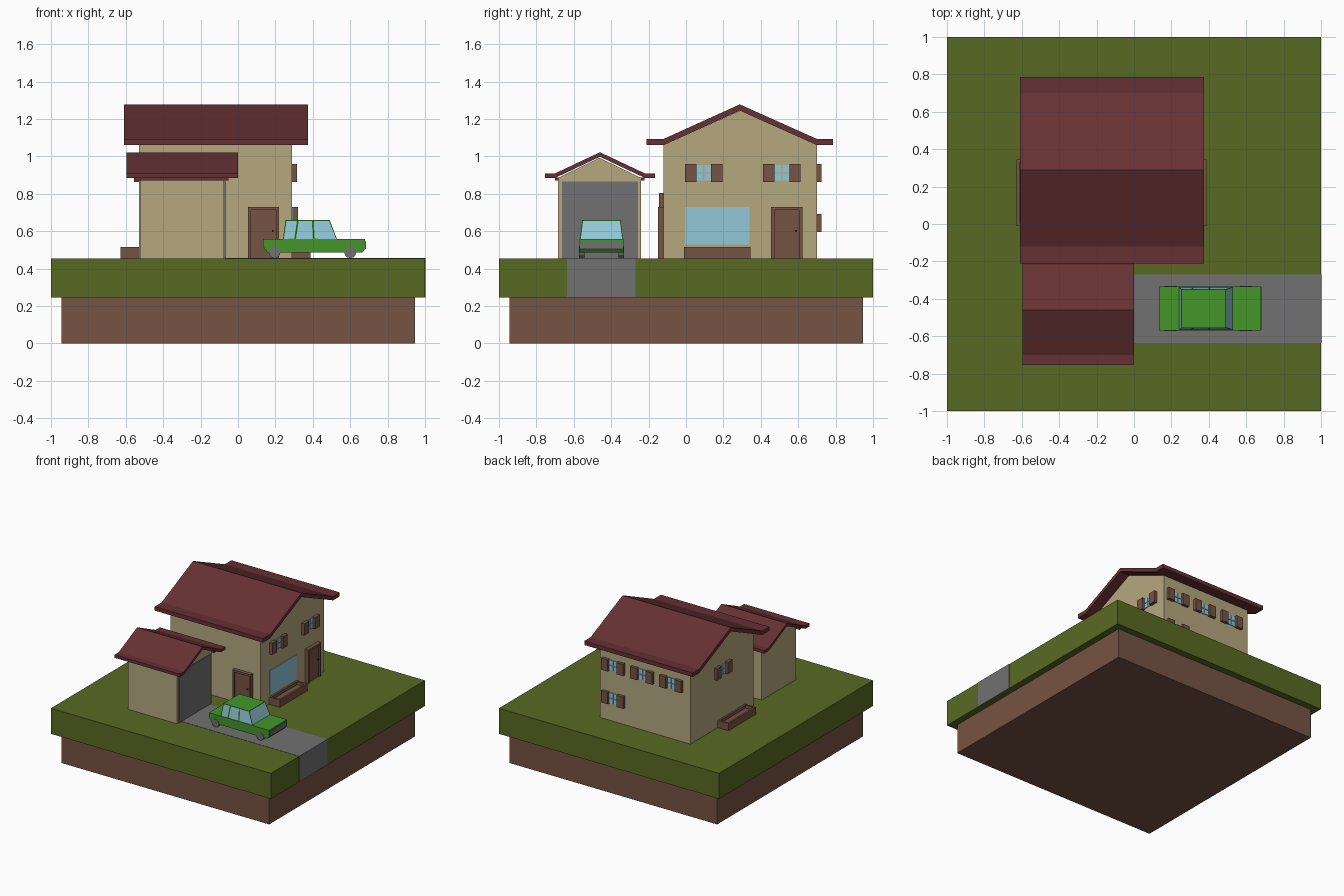
import bpy, bmesh, math
from mathutils import Matrix

if "Cube" in bpy.data.objects:
    bpy.data.objects.remove(bpy.data.objects["Cube"])


def material(name, r, g, b):
    def lin(c):
        c /= 255
        return c / 12.92 if c < 0.04045 else ((c + 0.055) / 1.055) ** 2.4
    m = bpy.data.materials.new(name)
    m.diffuse_color = (lin(r), lin(g), lin(b), 1)
    m.use_nodes = True
    m.node_tree.nodes["Principled BSDF"].inputs["Base Color"].default_value = m.diffuse_color
    return m


GRASS = material("grass_green", 89, 105, 35)
WOOD = material("earth_brown", 118, 84, 67)
ROOF = material("roof_red", 102, 49, 51)
WALL = material("wall_beige", 181, 168, 127)
GREY = material("grey", 113, 113, 113)
GLASS = material("glass_blue", 146, 200, 216)
PAINT = material("car_green", 67, 150, 42)
DARK = material("dark_grey", 55, 52, 50)


def finish(name, bm, *mats):
    bmesh.ops.recalc_face_normals(bm, faces=bm.faces)
    me = bpy.data.meshes.new(name)
    bm.to_mesh(me)
    bm.free()
    for m in mats:
        me.materials.append(m)
    ob = bpy.data.objects.new(name, me)
    bpy.context.collection.objects.link(ob)
    return ob


def prism(name, pts, a, b, mat, axis="x"):
    """Extrude a (y,z) profile along x, or an (x,z) profile along y."""
    bm = bmesh.new()
    place = (lambda p, t: (t, *p)) if axis == "x" else (lambda p, t: (p[0], t, p[1]))
    ends = [[bm.verts.new(place(p, t)) for p in pts] for t in (a, b)]
    for e in ends:
        bm.faces.new(e)
    n = len(pts)
    for i in range(n):
        j = (i + 1) % n
        bm.faces.new((ends[0][i], ends[0][j], ends[1][j], ends[1][i]))
    return finish(name, bm, mat)


def box(name, x, y, z, mat):
    x, y = sorted(x), sorted(y)
    return prism(name, [(y[0], z[0]), (y[1], z[0]), (y[1], z[1]), (y[0], z[1])], *x, mat)


X0, X1, Y0, Y1, G = -0.53, 0.29, -0.12, 0.70, 0.455   # house footprint, ground level


def wall_box(name, side, u, z, d, mat):
    """Box on a house wall: u along the wall, d outward from it."""
    if side in ("left", "right"):
        x = [X1 + k if side == "right" else X0 - k for k in d]
        return box(name, x, u, z, mat)
    y = [Y1 + k if side == "back" else Y0 - k for k in d]
    return box(name, u, y, z, mat)


def window(side, u, z):
    n = f"{side}_window"
    for s in (-1, 1):
        wall_box(n + "_shutter", side, sorted((u + s * 0.04, u + s * 0.1)),
                 (z - 0.048, z + 0.048), (0, 0.025), WOOD)
        for t in (-1, 1):
            wall_box(n + "_pane", side, sorted((u + s * 0.003, u + s * 0.039)),
                     sorted((z + t * 0.003, z + t * 0.042)), (0, 0.006), GLASS)


def door(side, u0, u1):
    n = f"{side}_door"
    top, w = 0.73, 0.017
    wall_box(n + "_leaf", side, (u0 + w, u1 - w), (G, top - w), (0, 0.02), WOOD)
    for a in (u0, u1 - w):
        wall_box(n + "_post", side, (a, a + w), (G, top), (0, 0.03), WOOD)
    wall_box(n + "_lintel", side, (u0 + w, u1 - w), (top - w, top), (0, 0.03), WOOD)
    wall_box(n + "_knob", side, (u1 - 0.039, u1 - 0.029), (0.596, 0.606), (0.02, 0.03), DARK)


def flower_box(side):
    n = f"{side}_flower_box"
    u0, u1, t, top = -0.01, 0.345, 0.015, 0.515
    wall_box(n + "_fill", side, (u0, u1), (G, 0.49), (0, 0.098), WOOD)
    for a, b in ((u0, u0 + t), (u1 - t, u1)):
        wall_box(n + "_end", side, (a, b), (0.49, top), (0, 0.098), WOOD)
    for a in (0, 0.098 - t):
        wall_box(n + "_rail", side, (u0 + t, u1 - t), (0.49, top), (a, a + t), WOOD)


def gable(name, x, y, base, eave, ridge, mat):
    mid = sum(y) / 2
    prism(name, [(y[0], base), (y[1], base), (y[1], eave), (mid, ridge), (y[0], eave)], *x, mat)


def roof(name, x, outer, inner, eave, ridge, t):
    """Pitched slab with short level eaves."""
    mid = sum(outer) / 2
    under = [(outer[0], eave), (inner[0], eave), (mid, ridge - t), (inner[1], eave), (outer[1], eave)]
    prism(name, under + [(y, z + t) for y, z in reversed(under)], *x, ROOF)


# Ground block and driveway
box("soil", (-0.945, 0.945), (-0.945, 0.945), (0, 0.245), WOOD)
box("lawn", (-1, 1), (-1, 1), (0.245, G), GRASS)
box("driveway", (-0.07, 1.0015), (-0.635, -0.27), (0.246, G + 0.002), GREY)

# House
gable("house_walls", (X0, X1), (Y0, Y1), G, 1.06, 1.245, WALL)
roof("house_roof", (-0.61, 0.375), (-0.21, 0.785), (Y0, Y1), 1.06, 1.278, 0.033)
for side, u, z in (("right", 0.095, 0.912), ("right", 0.513, 0.912), ("left", 0.29, 0.912),
                   ("back", 0.165, 0.912), ("back", -0.10, 0.912), ("back", -0.363, 0.912),
                   ("back", 0.165, 0.643), ("front", -0.28, 0.757)):
    window(side, u, z)
wall_box("large_window", "right", (-0.005, 0.34), (0.53, 0.73), (0, 0.005), GLASS)
door("right", 0.455, 0.622)
door("front", 0.053, 0.22)
flower_box("right")
flower_box("left")

# Garage
gable("garage_walls", (-0.52, -0.075), (-0.685, -0.24), G, 0.885, 0.992, WALL)
roof("garage_roof", (-0.595, 0), (-0.755, -0.165), (-0.70, -0.22), 0.885, 1.022, 0.024)
for y in (-0.70, -0.24):
    box("garage_eave_beam", (-0.555, -0.05), (y, y + 0.018), (0.872, 0.888), ROOF)
box("garage_door", (-0.075, -0.068), (-0.663, -0.257), (G, 0.865), GREY)

# Car body
CY = -0.452
prism("car_body", [(0.16, 0.485), (0.135, 0.515), (0.135, 0.558), (0.68, 0.558), (0.68, 0.505), (0.665, 0.485)],
      CY - 0.117, CY + 0.117, PAINT, "y")
box("car_grille", (0.68, 0.684), (CY - 0.112, CY + 0.112), (0.506, 0.546), GREY)

# Car cabin: cross-sections, with window faces inset
bm = bmesh.new()
rings = []
for xb, xt in ((0.24, 0.255), (0.305, 0.32), (0.405, 0.40), (0.53, 0.49)):
    rings.append([bm.verts.new(p) for p in ((xb, CY - 0.115, 0.555), (xt, CY - 0.103, 0.66),
                                            (xt, CY + 0.103, 0.66), (xb, CY + 0.115, 0.555))])
panes = [bm.faces.new(rings[0]), bm.faces.new(rings[-1])]
for a, b in zip(rings, rings[1:]):
    for i in range(4):
        f = bm.faces.new((a[i], a[(i + 1) % 4], b[(i + 1) % 4], b[i]))
        if i in (0, 2):
            panes.append(f)
bmesh.ops.recalc_face_normals(bm, faces=bm.faces)
bmesh.ops.inset_individual(bm, faces=panes, thickness=0.007, depth=-0.002)
for f in panes:
    f.material_index = 1
finish("car_cabin", bm, PAINT, GLASS)

# Car wheels
for x in (0.195, 0.60):
    for s in (-1, 1):
        bm = bmesh.new()
        bmesh.ops.create_cone(bm, cap_ends=True, segments=12, radius1=0.032, radius2=0.032, depth=0.03,
                              matrix=Matrix.Translation((x, CY + s * 0.105, 0.488)) @ Matrix.Rotation(math.pi / 2, 4, "X"))
        finish("car_wheel", bm, GREY)
